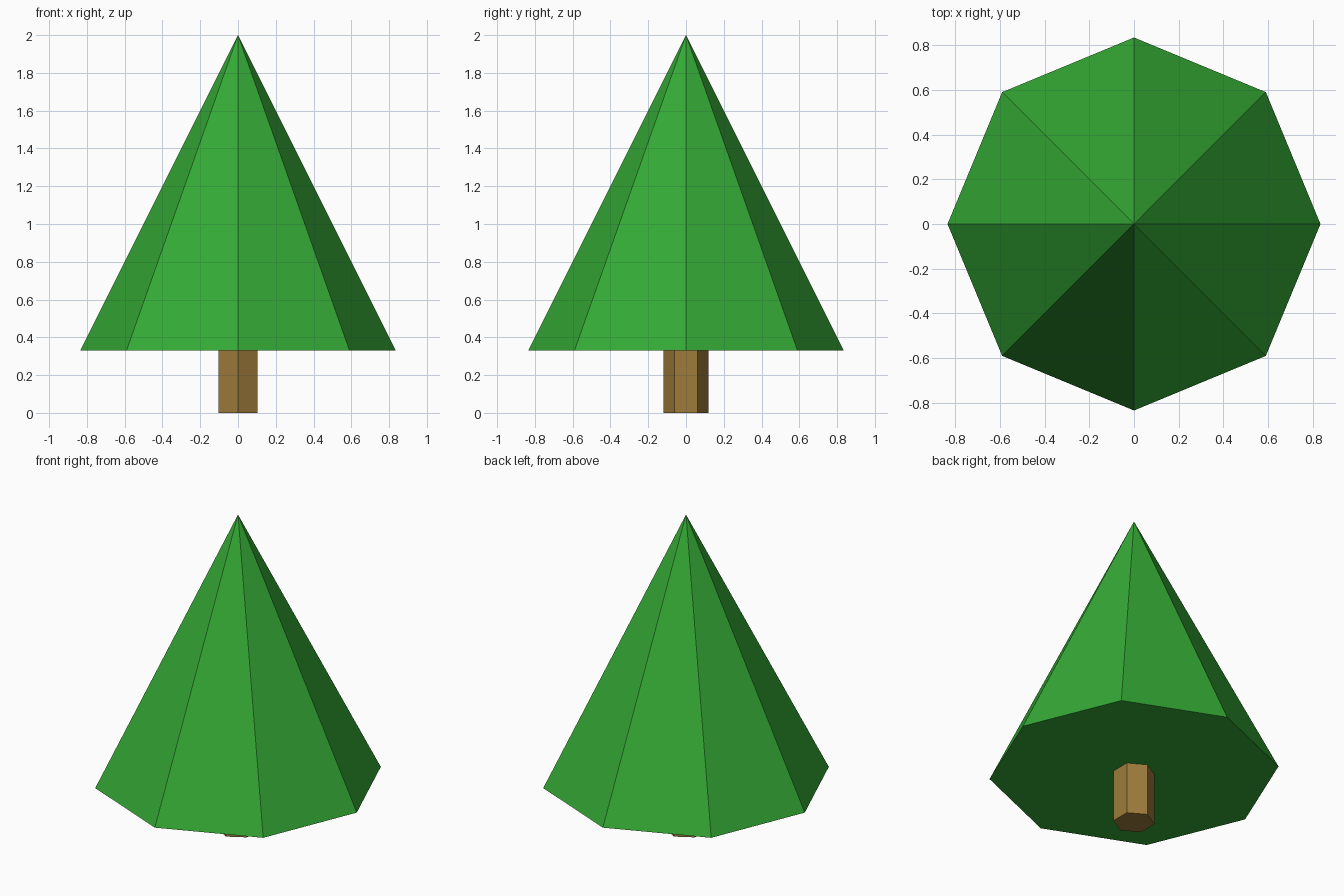
import bpy

if "Cube" in bpy.data.objects:
    bpy.data.objects.remove(bpy.data.objects["Cube"])


def add_part(name, sides, r_bottom, r_top, z0, z1, color):
    bpy.ops.mesh.primitive_cone_add(
        vertices=sides, radius1=r_bottom, radius2=r_top,
        depth=z1 - z0, location=(0, 0, (z0 + z1) / 2))
    obj = bpy.context.object
    obj.name = name
    mat = bpy.data.materials.new(name + "_colour")
    mat.diffuse_color = color
    mat.use_nodes = True
    mat.node_tree.nodes["Principled BSDF"].inputs["Base Color"].default_value = mat.diffuse_color
    obj.data.materials.append(mat)
    return obj


# Hexagonal trunk, tucked just inside the foliage base
add_part("trunk", 6, 0.12, 0.12, 0.0, 0.34, (0.34, 0.20, 0.045, 1))

# Eight-sided foliage cone with closed underside
add_part("foliage", 8, 0.835, 0.0, 0.33, 2.0, (0.035, 0.40, 0.035, 1))
